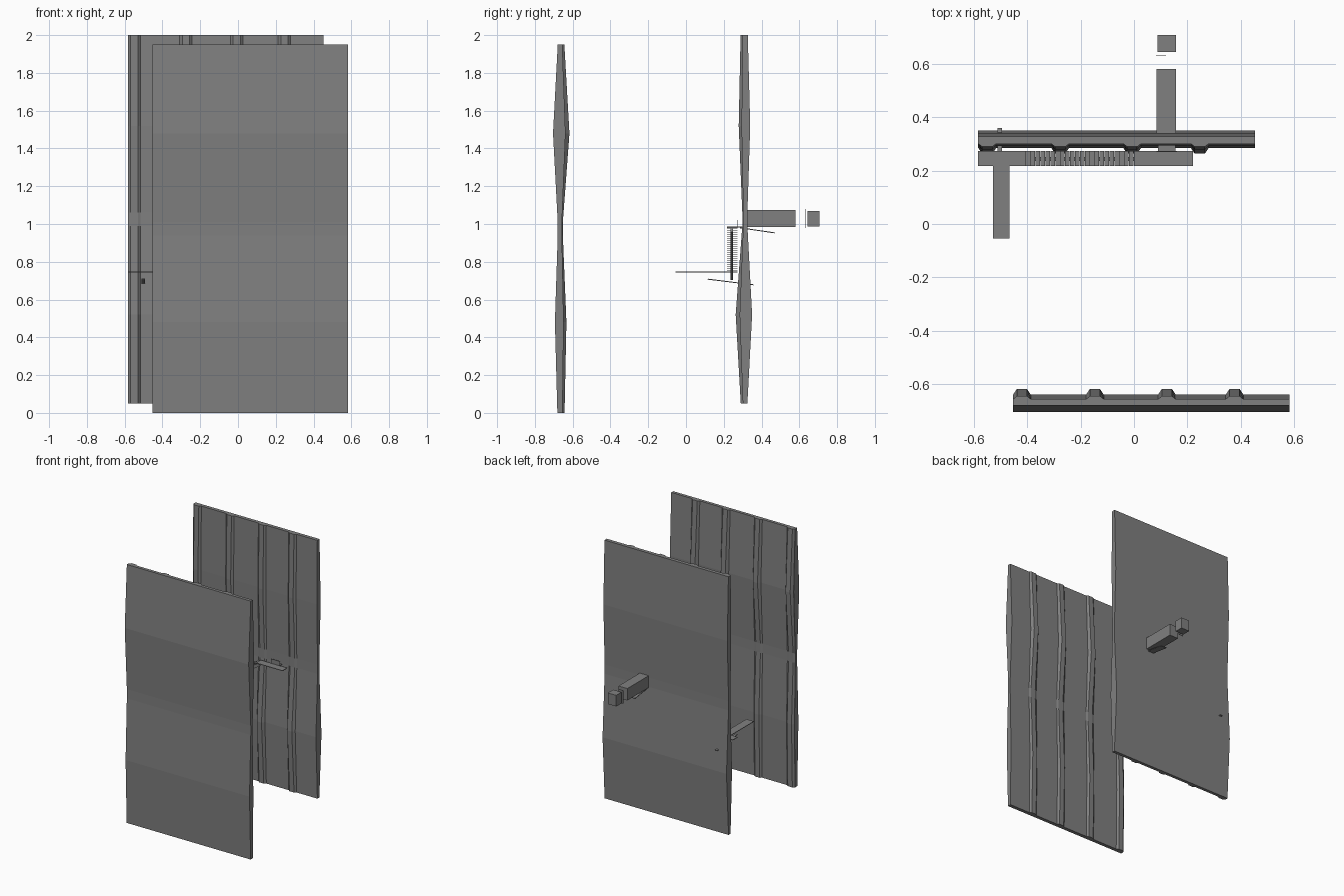
import bpy, bmesh, math
from mathutils import Matrix

if "Cube" in bpy.data.objects:
    bpy.data.objects.remove(bpy.data.objects["Cube"])

grey = bpy.data.materials.new("mid_grey")
grey.diffuse_color = (0.216, 0.216, 0.216, 1)
grey.use_nodes = True
grey.node_tree.nodes["Principled BSDF"].inputs["Base Color"].default_value = grey.diffuse_color


def finish(name, bm):
    bmesh.ops.recalc_face_normals(bm, faces=bm.faces)
    me = bpy.data.meshes.new(name)
    bm.to_mesh(me)
    bm.free()
    me.materials.append(grey)
    ob = bpy.data.objects.new(name, me)
    bpy.context.collection.objects.link(ob)
    return ob


def add_box(bm, x0, x1, y0, y1, z0, z1):
    m = Matrix.Translation(((x0 + x1) / 2, (y0 + y1) / 2, (z0 + z1) / 2))
    m = m @ Matrix.Diagonal((x1 - x0, y1 - y0, z1 - z0, 1))
    bmesh.ops.create_cube(bm, size=1, matrix=m)


def box(name, *dims):
    bm = bmesh.new()
    add_box(bm, *dims)
    return finish(name, bm)


def beam(name, a, b, width, thick):
    """Bar of rectangular section between two points."""
    dx, dy, dz = (b[i] - a[i] for i in range(3))
    length = math.sqrt(dx * dx + dy * dy + dz * dz)
    m = Matrix.Translation([(a[i] + b[i]) / 2 for i in range(3)])
    m = m @ Matrix.Rotation(math.atan2(dy, dx), 4, 'Z')
    m = m @ Matrix.Rotation(-math.asin(dz / length), 4, 'Y')
    m = m @ Matrix.Diagonal((length, width, thick, 1))
    bm = bmesh.new()
    bmesh.ops.create_cube(bm, size=1, matrix=m)
    return finish(name, bm)


# Panel rows: height, outer skin, inner skin, rib crest
ROWS = [(0.0, -0.681, -0.654, -0.643), (0.48, -0.694, -0.648, -0.633),
        (0.94, -0.679, -0.657, -0.652), (1.01, -0.679, -0.657, -0.652),
        (1.48, -0.704, -0.638, -0.617), (1.95, -0.679, -0.655, -0.644)]
RIBS = (-0.419, -0.146, 0.123, 0.376)


def panel(name, flip):
    bm = bmesh.new()
    rings = []
    for z, outer, inner, crest in ROWS:
        pts = [(-0.453, outer), (-0.453, inner)]
        for c in RIBS:
            pts += [(c - 0.033, inner), (c - 0.019, crest), (c + 0.019, crest), (c + 0.033, inner)]
        pts += [(0.582, inner), (0.582, outer)]
        # the back panel is the front one turned over about the x axis
        if flip:
            ring = [bm.verts.new((x - 0.13, -0.354 - y, 2 - z)) for x, y in pts]
        else:
            ring = [bm.verts.new((x, y, z)) for x, y in pts]
        rings.append(ring)
    n = len(rings[0])
    for a, b in zip(rings, rings[1:]):
        for i in range(n):
            j = (i + 1) % n
            bm.faces.new((a[i], a[j], b[j], b[i]))
    bm.faces.new(rings[0])
    bm.faces.new(rings[-1])
    finish(name, bm)


panel("front_panel", False)
panel("back_panel", True)

# Outer passage blocks behind the back panel
box("passage_block", 0.084, 0.158, 0.31, 0.58, 0.984, 1.074)
box("thin_door", 0.082, 0.12, 0.63, 0.633, 0.98, 1.08)
box("end_block", 0.088, 0.158, 0.643, 0.707, 0.986, 1.07)

# Upper landing and its connection through the panel
box("upper_landing", 0.0, 0.22, 0.217, 0.273, 0.982, 0.986)
box("upper_connector", 0.09, 0.156, 0.273, 0.315, 0.982, 0.986)
box("landing_screen", 0.085, 0.16, 0.27, 0.273, 0.986, 1.02)

# Lower landing and walkway
box("lower_landing", -0.583, -0.405, 0.217, 0.273, 0.744, 0.748)
box("lower_walkway", -0.528, -0.466, -0.055, 0.217, 0.744, 0.748)

# Open stair between the landings
bm = bmesh.new()
STEPS = 22
run = 0.405 / STEPS
for i in range(STEPS):
    x = -0.405 + i * run
    z = 0.75 + (i + 0.5) * 0.234 / STEPS
    add_box(bm, x, x + run * 0.93, 0.217, 0.273, z - 0.0015, z + 0.0015)
finish("stair_treads", bm)
beam("stair_stringer", (-0.42, 0.243, 0.712), (0.01, 0.243, 0.966), 0.014, 0.022)

# Slanted support bars
beam("lower_support", (-0.502, 0.115, 0.708), (-0.502, 0.358, 0.678), 0.018, 0.005)
beam("upper_support", (0.121, 0.285, 0.98), (0.121, 0.47, 0.953), 0.05, 0.005)
